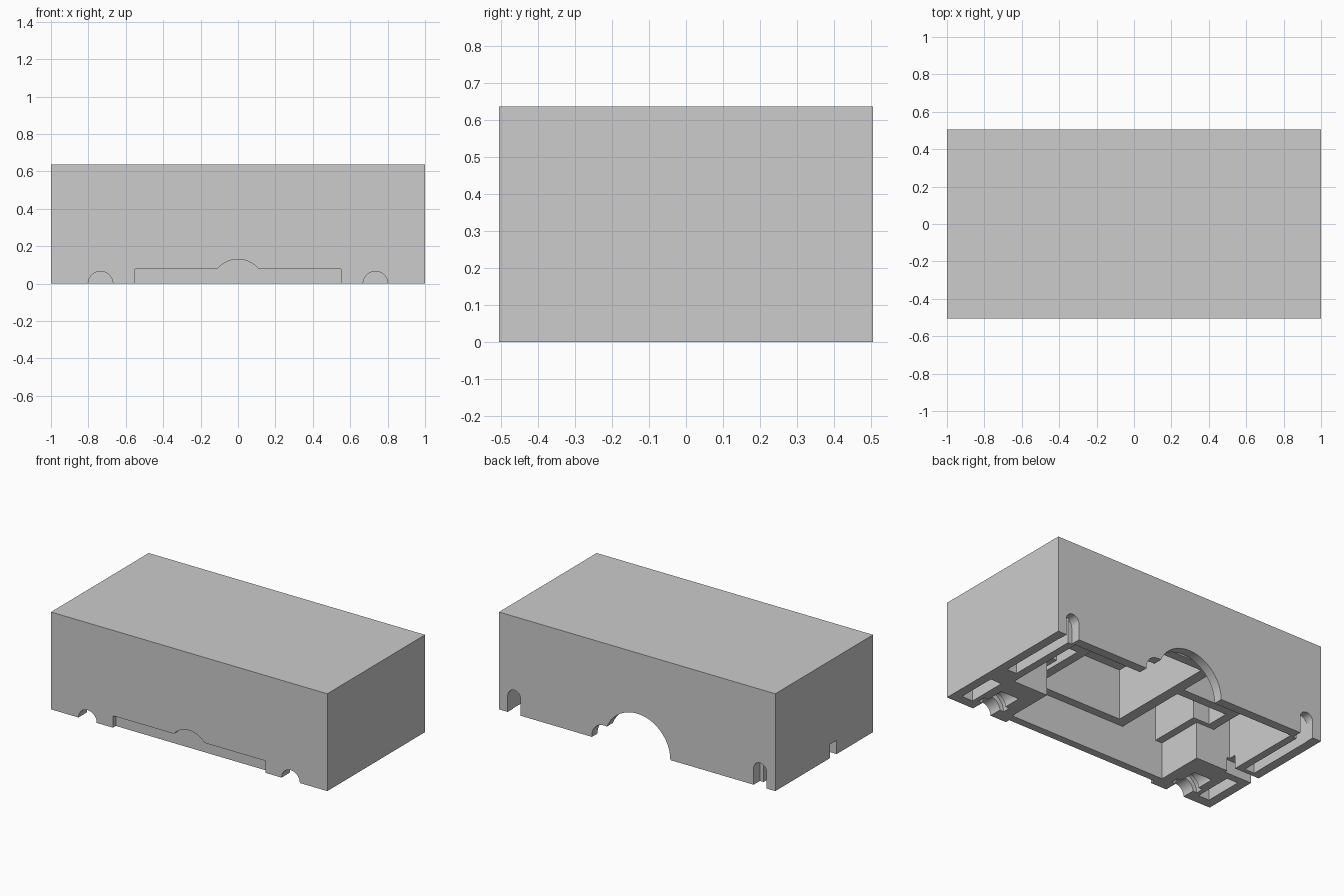
import bpy, math

cube = bpy.data.objects.get("Cube")
if cube:
    bpy.data.objects.remove(cube, do_unlink=True)

grey = bpy.data.materials.new("light_grey")
grey.use_nodes = True
colour = (0.605, 0.605, 0.605, 1)
grey.diffuse_color = colour
grey.node_tree.nodes["Principled BSDF"].inputs["Base Color"].default_value = colour

HALF_Y, HEIGHT, CEILING, LEDGE = 0.505, 0.637, 0.57, 0.24


def block(name, x0, x1, y0, y1, z0, z1):
    bpy.ops.mesh.primitive_cube_add(
        size=1, location=((x0 + x1) / 2, (y0 + y1) / 2, (z0 + z1) / 2))
    ob = bpy.context.object
    ob.name = name
    ob.scale = (abs(x1 - x0), y1 - y0, z1 - z0)
    bpy.ops.object.transform_apply(location=True, rotation=True, scale=True)
    return ob


def rod(name, x, z, radius, y0, y1):
    bpy.ops.mesh.primitive_cylinder_add(
        vertices=48, radius=radius, depth=y1 - y0,
        location=(x, (y0 + y1) / 2, z), rotation=(math.pi / 2, 0, 0))
    ob = bpy.context.object
    ob.name = name
    bpy.ops.object.transform_apply(location=True, rotation=True, scale=True)
    return ob


housing = block("housing", -1, 1, -HALF_Y, HALF_Y, 0, HEIGHT)
housing.data.materials.append(grey)


def cut(cutter):
    cutter.hide_render = True
    mod = housing.modifiers.new("cut", 'BOOLEAN')
    mod.operation, mod.solver, mod.object = 'DIFFERENCE', 'EXACT', cutter
    bpy.context.view_layer.objects.active = housing
    bpy.ops.object.modifier_apply(modifier=mod.name)
    bpy.data.objects.remove(cutter, do_unlink=True)


def pocket(x0, x1, y0, y1):
    cut(block("pocket", x0, x1, y0, y1, -0.1, CEILING))


def partition(name, x0, x1, y0, y1):
    wall = block(name, x0, x1, y0, y1, LEDGE, CEILING + 0.01)
    wall.data.materials.append(grey)


# Main cavity: narrow at the front, wide at the back
pocket(-0.57, 0.57, -0.425, 0.2)
pocket(-0.82, 0.82, -0.11, 0.445)

# Details repeated on both ends
for s in (-1, 1):
    pocket(s * 0.87, s * 0.94, -0.03, 0.45)
    pocket(s * 0.86, s * 0.94, -0.44, -0.18)
    # Half-round front channel with a wider collar groove
    cut(rod("channel", s * 0.735, 0, 0.066, -0.6, -0.25))
    cut(rod("collar", s * 0.735, 0, 0.095, -0.42, -0.37))
    # Round-topped slot in the back wall
    cut(block("slot", s * 0.89 - 0.047, s * 0.89 + 0.047, 0.44, 0.6, -0.1, 0.108))
    cut(rod("slot_top", s * 0.89, 0.108, 0.047, 0.44, 0.6))
    # Raised stepped partition
    partition("front_step", s * 0.52, s * 0.58, -0.43, -0.08)
    partition("cross_step", s * 0.57, s * 0.7, -0.14, -0.08)
    partition("outer_step", s * 0.64, s * 0.7, -0.09, 0.13)

# Shallow stepped recess on the front
cut(block("front_recess", -0.552, 0.552, -0.6, -HALF_Y + 0.03, -0.1, 0.078))
cut(rod("recess_bump", 0, -0.016, 0.146, -0.6, -HALF_Y + 0.03))

# Back arch with a small cable bump beside it
cut(rod("back_arch", 0, 0, 0.24, 0.4, 0.6))
cut(rod("cable_bump", 0.24, 0.01, 0.088, 0.4, 0.6))

# Small notch in one end wall
cut(block("end_notch", -1.1, -0.8, -0.13, -0.06, -0.1, 0.09))

# Raised partitions around the central compartment
partition("centre_right_wall", -0.27, -0.2, -0.43, 0.43)
partition("centre_left_wall", 0.43, 0.49, -0.43, 0.43)
partition("centre_front_wall", -0.21, 0.44, -0.43, -0.37)
partition("centre_back_wall", -0.21, 0.44, 0.37, 0.43)
partition("right_back_wall", -0.65, -0.26, 0.07, 0.13)
partition("left_back_wall", 0.48, 0.65, 0.07, 0.13)

bpy.ops.object.select_all(action='DESELECT')
housing.select_set(True)
bpy.context.view_layer.objects.active = housing
bpy.ops.object.shade_smooth_by_angle(angle=math.radians(25))
